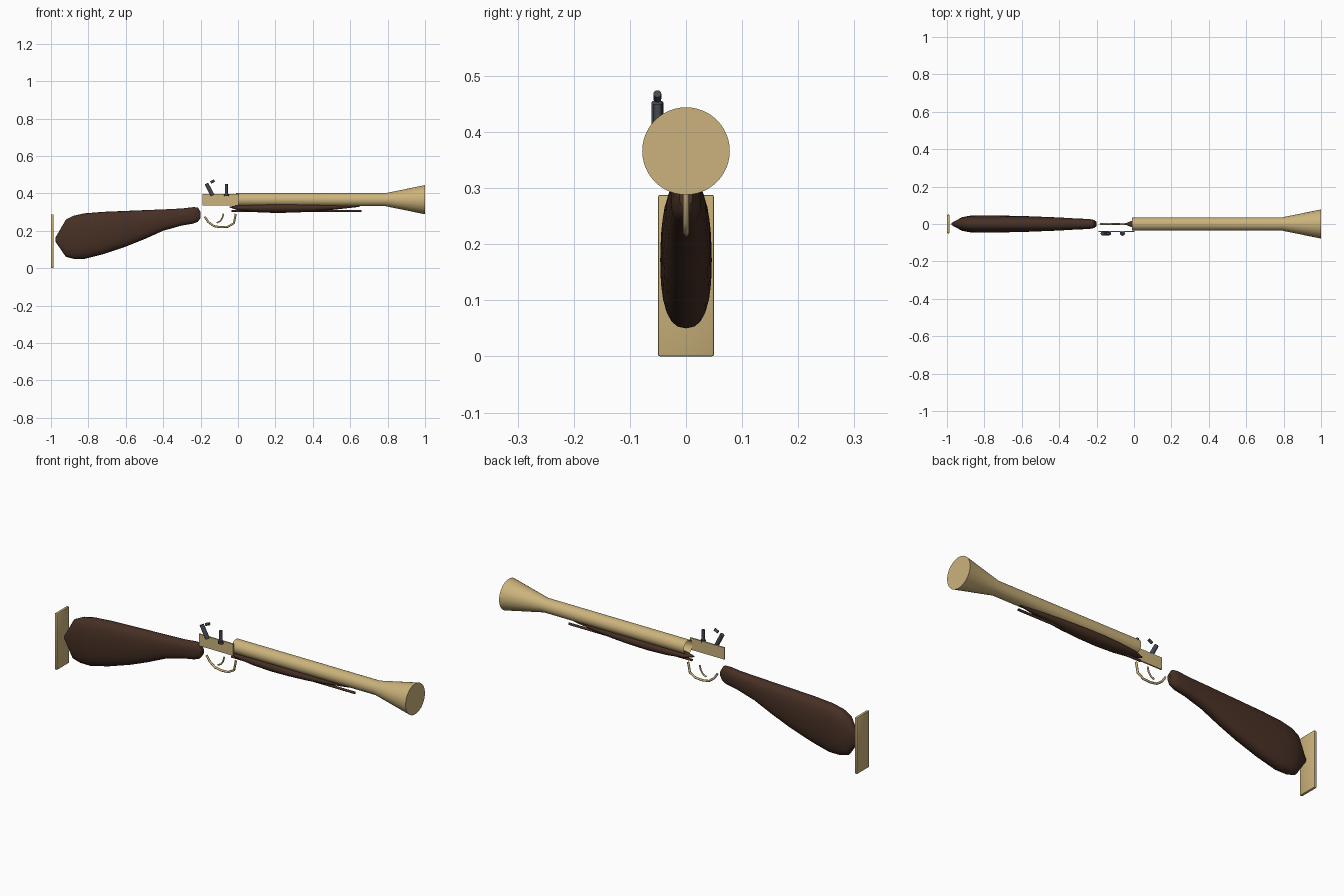
import bpy, bmesh, math
from mathutils import Vector

cube = bpy.data.objects.get("Cube")
if cube:
    bpy.data.objects.remove(cube, do_unlink=True)


def material(name, rgb):
    m = bpy.data.materials.new(name)
    m.use_nodes = True
    m.diffuse_color = (*rgb, 1)
    m.node_tree.nodes["Principled BSDF"].inputs["Base Color"].default_value = (*rgb, 1)
    return m


BRASS = material("brass", (0.60, 0.45, 0.20))
WOOD = material("dark_wood", (0.062, 0.029, 0.018))
STEEL = material("dark_steel", (0.06, 0.066, 0.08))


def finish(name, bm, mat, angle=40):
    bmesh.ops.recalc_face_normals(bm, faces=bm.faces)
    mesh = bpy.data.meshes.new(name)
    bm.to_mesh(mesh)
    bm.free()
    ob = bpy.data.objects.new(name, mesh)
    bpy.context.collection.objects.link(ob)
    mesh.materials.append(mat)
    bpy.ops.object.select_all(action='DESELECT')
    ob.select_set(True)
    bpy.context.view_layer.objects.active = ob
    bpy.ops.object.shade_smooth_by_angle(angle=math.radians(angle))
    return ob


def loft(name, sections, mat, power=1.0, sides=24, caps=(True, True), y=0):
    """Rounded sections along x, each given as x, bottom, top, half width."""
    bm = bmesh.new()
    rings = []
    for x, low, high, half in sections:
        ring = []
        for i in range(sides):
            a = 2 * math.pi * i / sides
            c, s = math.cos(a), math.sin(a)
            cy = math.copysign(abs(c) ** power, c)
            cz = math.copysign(abs(s) ** power, s)
            ring.append(bm.verts.new((x, y + half * cy, (low + high) / 2 + (high - low) / 2 * cz)))
        rings.append(ring)
    for a, b in zip(rings, rings[1:]):
        for i in range(sides):
            j = (i + 1) % sides
            bm.faces.new((a[i], a[j], b[j], b[i]))
    for ring, cap in zip((rings[0], rings[-1]), caps):
        if cap:
            bm.faces.new(ring)
    return finish(name, bm, mat)


def box(name, low, high, mat, bevel=0.0):
    bm = bmesh.new()
    bmesh.ops.create_cube(bm, size=1)
    for v in bm.verts:
        v.co = [l + (c + 0.5) * (h - l) for c, l, h in zip(v.co, low, high)]
    if bevel:
        bmesh.ops.bevel(bm, geom=bm.edges[:], offset=bevel, segments=2, affect='EDGES', profile=0.5)
    return finish(name, bm, mat)


def rod(name, start, end, radius, mat, sides=16):
    start, end = Vector(start), Vector(end)
    bm = bmesh.new()
    bmesh.ops.create_cone(bm, cap_ends=True, segments=sides, radius1=radius,
                          radius2=radius, depth=(end - start).length)
    turn = (end - start).to_track_quat('Z', 'Y')
    for v in bm.verts:
        v.co = turn @ v.co + (start + end) / 2
    return finish(name, bm, mat)


def bent_wire(name, points, radius, mat):
    curve = bpy.data.curves.new(name, 'CURVE')
    curve.dimensions = '3D'
    curve.bevel_depth = radius
    curve.bevel_resolution = 2
    curve.use_fill_caps = True
    line = curve.splines.new('POLY')
    line.points.add(len(points) - 1)
    for p, (x, z) in zip(line.points, points):
        p.co = (x, 0, z, 1)
    ob = bpy.data.objects.new(name, curve)
    curve.materials.append(mat)
    bpy.context.collection.objects.link(ob)


# Shoulder stock and its end plate
loft("shoulder_stock", [
    (-0.975, 0.14, 0.165, 0.006), (-0.92, 0.06, 0.26, 0.036),
    (-0.88, 0.05, 0.28, 0.044), (-0.82, 0.05, 0.293, 0.046),
    (-0.72, 0.075, 0.301, 0.045), (-0.6, 0.115, 0.306, 0.043),
    (-0.5, 0.155, 0.310, 0.039), (-0.4, 0.200, 0.314, 0.035),
    (-0.3, 0.228, 0.319, 0.029), (-0.24, 0.238, 0.326, 0.027),
    (-0.215, 0.248, 0.325, 0.022), (-0.2, 0.268, 0.30, 0.012)], WOOD, power=0.8)
box("butt_plate", (-1, -0.05, 0), (-0.986, 0.05, 0.288), BRASS, 0.004)

# Barrel with flared, closed muzzle and open breech
AXIS = 0.366
loft("barrel", [(x, AXIS - r, AXIS + r, r) for x, r in
                ((-0.012, 0.035), (0.4, 0.035), (0.79, 0.035), (1, 0.078))],
     BRASS, sides=48, caps=(False, True))

# Fore stock under the barrel, and the ramrod
loft("fore_stock", [
    (-0.045, 0.324, 0.329, 0.004), (0, 0.310, 0.336, 0.022),
    (0.1, 0.299, 0.344, 0.031), (0.2, 0.295, 0.347, 0.034),
    (0.3, 0.297, 0.346, 0.033), (0.4, 0.302, 0.343, 0.029),
    (0.5, 0.311, 0.339, 0.021), (0.6, 0.322, 0.335, 0.010),
    (0.65, 0.328, 0.332, 0.003)], WOOD)
rod("ramrod", (-0.035, 0, 0.306), (0.66, 0, 0.306), 0.006, WOOD)

# Lock plate with hammer and striking steel
box("lock_plate", (-0.19, -0.044, 0.336), (0.004, -0.037, 0.396), BRASS)
rod("hammer", (-0.136, -0.051, 0.389), (-0.169, -0.051, 0.452), 0.0105, STEEL)
rod("hammer_jaw", (-0.146, -0.051, 0.459), (-0.126, -0.051, 0.468), 0.007, STEEL)
rod("striker_base", (-0.062, -0.05, 0.385), (-0.062, -0.05, 0.396), 0.0135, STEEL)
rod("striker_post", (-0.062, -0.05, 0.39), (-0.062, -0.05, 0.45), 0.0075, STEEL)

# Trigger guard and trigger
bent_wire("trigger_guard", [(-0.178, 0.275), (-0.160, 0.248), (-0.130, 0.225),
                            (-0.095, 0.219), (-0.055, 0.221), (-0.022, 0.240),
                            (-0.012, 0.290)], 0.0055, BRASS)
bent_wire("trigger", [(-0.078, 0.291), (-0.083, 0.270), (-0.095, 0.251),
                      (-0.114, 0.242)], 0.004, BRASS)
